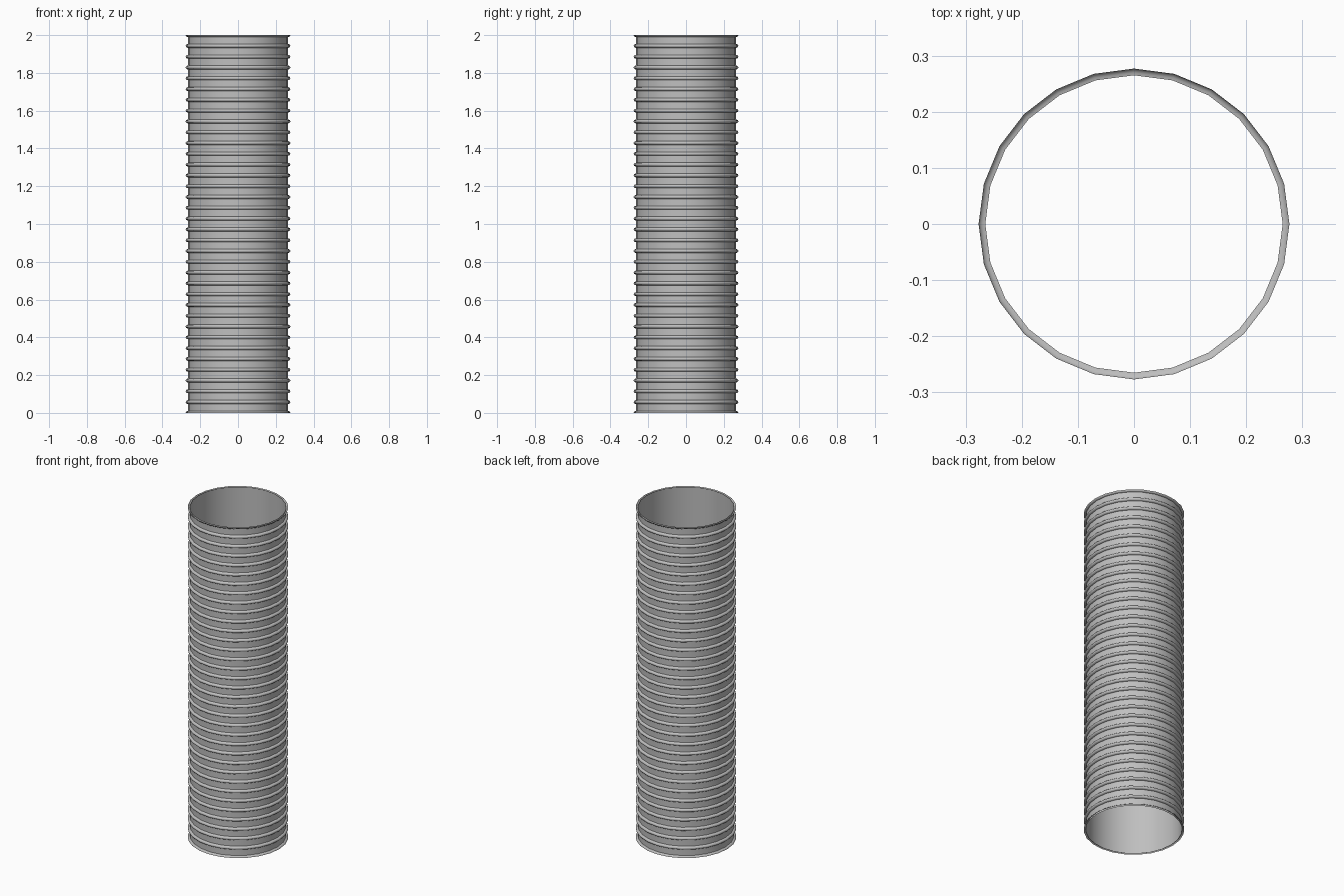
import bpy
import bmesh
from math import sin, cos, pi, radians

SIDES = 24
HEIGHT = 2.0
WALL_R = 0.265
RIB_OUT = 0.012      # how far a rib stands out from the wall
RIB_HALF = 0.010     # half the height of a rib
PITCHES = 35
STEPS = 4            # segments per quarter of a rib

cube = bpy.data.objects.get("Cube")
if cube:
    bpy.data.objects.remove(cube, do_unlink=True)

grey = bpy.data.materials.new("duct_grey")
grey.use_nodes = True
colour = (0.52, 0.52, 0.52, 1)
grey.diffuse_color = colour
grey.node_tree.nodes["Principled BSDF"].inputs["Base Color"].default_value = colour


def lathe(bm, profile):
    """Turn a list of (radius, z) points, bottom to top, into an open band."""
    loops = []
    for r, z in profile:
        loops.append([bm.verts.new((r * cos(2 * pi * i / SIDES),
                                    r * sin(2 * pi * i / SIDES), z))
                      for i in range(SIDES)])
    for low, high in zip(loops, loops[1:]):
        for i in range(SIDES):
            j = (i + 1) % SIDES
            bm.faces.new((low[i], low[j], high[j], high[i]))


def finish(bm, name):
    mesh = bpy.data.meshes.new(name)
    bm.to_mesh(mesh)
    bm.free()
    mesh.materials.append(grey)
    obj = bpy.data.objects.new(name, mesh)
    bpy.context.collection.objects.link(obj)
    bpy.ops.object.select_all(action="DESELECT")
    obj.select_set(True)
    bpy.context.view_layer.objects.active = obj
    bpy.ops.object.shade_smooth_by_angle(angle=radians(50))


# Straight open tube wall
bm = bmesh.new()
lathe(bm, [(WALL_R, 0), (WALL_R, HEIGHT)])
finish(bm, "tube_wall")

# Half-round ribs; the end ribs are cut through at their crest
bm = bmesh.new()
for k in range(PITCHES + 1):
    z = HEIGHT * k / PITCHES
    first = 0 if k == 0 else -STEPS
    last = 0 if k == PITCHES else STEPS
    angles = [pi / 2 * s / STEPS for s in range(first, last + 1)]
    lathe(bm, [(WALL_R + RIB_OUT * cos(a), z + RIB_HALF * sin(a)) for a in angles])
finish(bm, "ribs")
